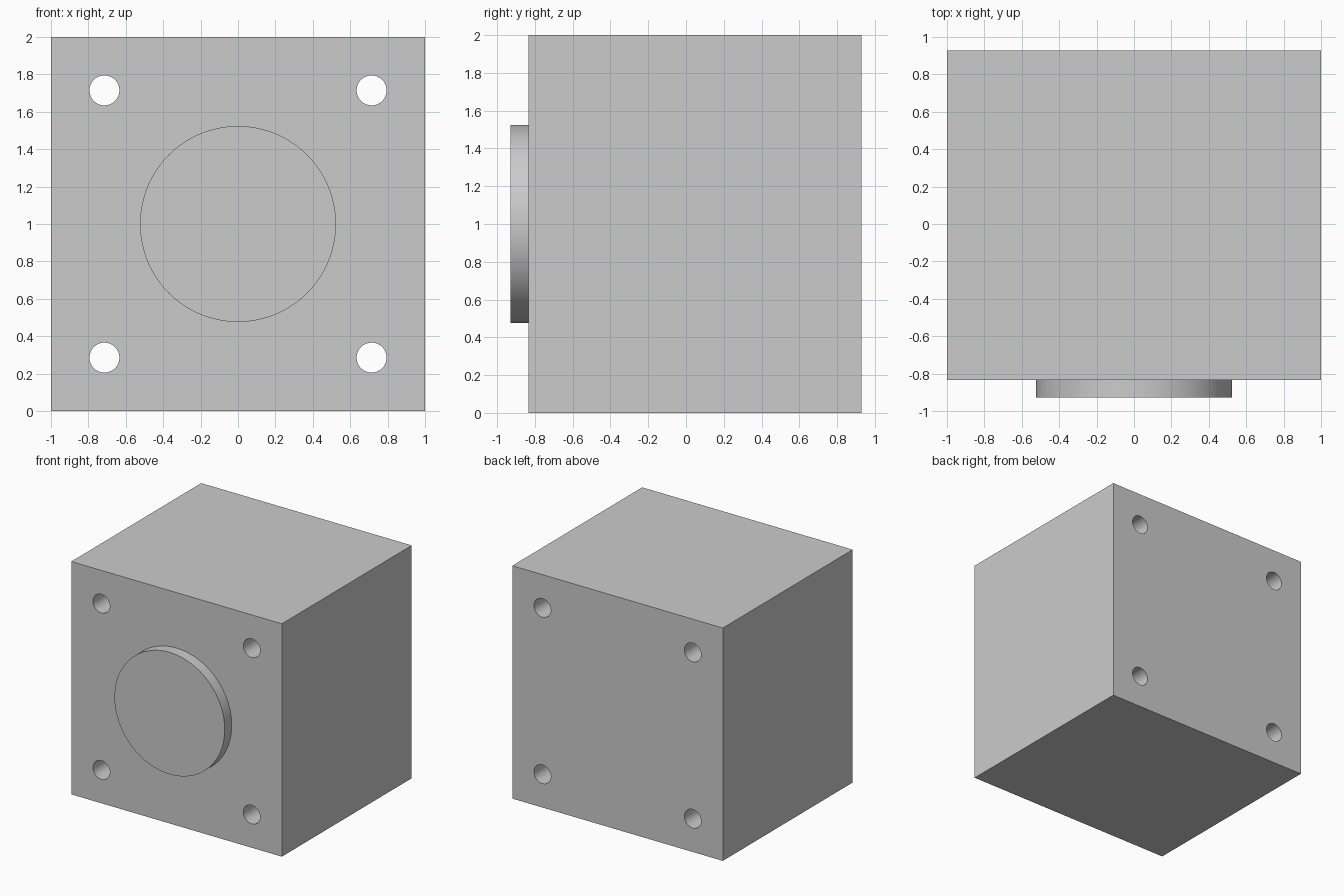
import bpy
from math import radians

if "Cube" in bpy.data.objects:
    bpy.data.objects.remove(bpy.data.objects["Cube"])

UNIT = 2 / 42            # one design unit: the body is 42 wide
DEPTH, BOSS = 37 * UNIT, 2 * UNIT
BACK = (DEPTH + BOSS) / 2
FACE = BACK - DEPTH      # y of the front face


def cylinder(name, x, z, radius, y0, y1, sides):
    """Cylinder running along y from y0 to y1."""
    bpy.ops.mesh.primitive_cylinder_add(
        vertices=sides, radius=radius, depth=y1 - y0,
        location=(x, (y0 + y1) / 2, z), rotation=(radians(90), 0, 0))
    bpy.context.object.name = name
    return bpy.context.object


def combine(target, tool, operation):
    """Apply a boolean and remove the tool object."""
    mod = target.modifiers.new(operation.lower(), 'BOOLEAN')
    mod.operation, mod.solver, mod.object = operation, 'EXACT', tool
    bpy.context.view_layer.objects.active = target
    bpy.ops.object.modifier_apply(modifier=mod.name)
    bpy.data.objects.remove(tool)


# Motor body block
bpy.ops.mesh.primitive_cube_add(size=1, location=(0, (FACE + BACK) / 2, 1))
body = bpy.context.object
body.name = "motor_body"
body.scale = (2, DEPTH, 2)
bpy.ops.object.transform_apply(location=True, rotation=True, scale=True)

# Round boss on the front face
combine(body, cylinder("front_boss", 0, 1, 11 * UNIT, -BACK, FACE + 0.1, 96), 'UNION')

# Four mounting holes running right through
for sx in (-1, 1):
    for sz in (-1, 1):
        cutter = cylinder("hole_cutter", sx * 15 * UNIT, 1 + sz * 15 * UNIT,
                          0.08, -1.2, 1.2, 48)
        combine(body, cutter, 'DIFFERENCE')

# Smooth round walls, crisp edges
bpy.ops.object.select_all(action='DESELECT')
body.select_set(True)
bpy.context.view_layer.objects.active = body
bpy.ops.object.shade_smooth_by_angle(angle=radians(30))
